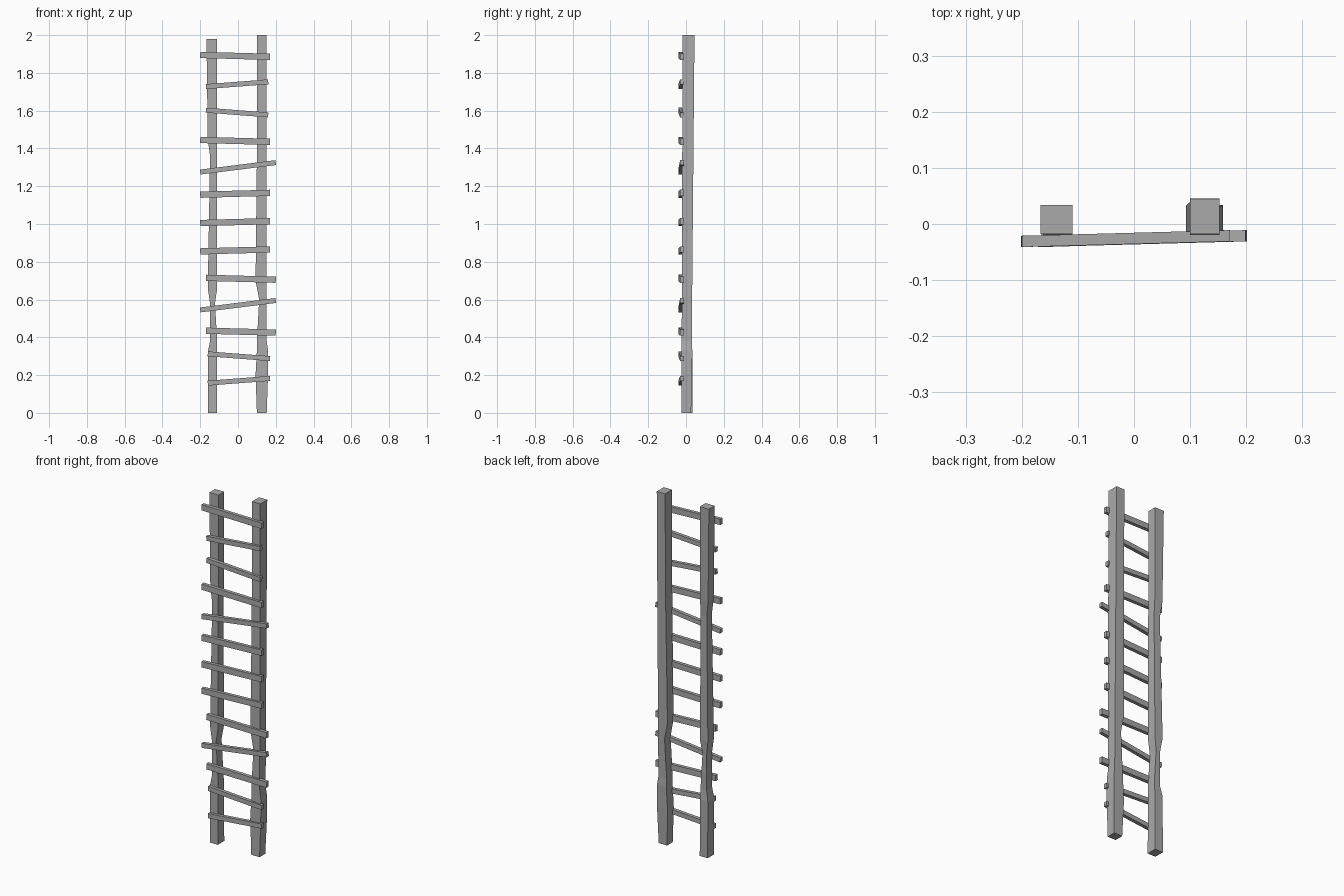
import bpy
import bmesh
from mathutils import Vector

cube = bpy.data.objects.get("Cube")
if cube:
    bpy.data.objects.remove(cube, do_unlink=True)

wood = bpy.data.materials.new("grey_wood")
wood.use_nodes = True
grey = (0.4, 0.4, 0.4, 1)
wood.diffuse_color = grey
wood.node_tree.nodes["Principled BSDF"].inputs["Base Color"].default_value = grey


def loft(name, rings):
    """Join a list of four-cornered rings into a closed, flat-faced solid."""
    bm = bmesh.new()
    loops = [[bm.verts.new(point) for point in ring] for ring in rings]
    for low, high in zip(loops, loops[1:]):
        for i in range(4):
            j = (i + 1) % 4
            bm.faces.new((low[i], low[j], high[j], high[i]))
    bm.faces.new(loops[0][::-1])
    bm.faces.new(loops[-1])
    bmesh.ops.recalc_face_normals(bm, faces=bm.faces)
    mesh = bpy.data.meshes.new(name)
    bm.to_mesh(mesh)
    bm.free()
    mesh.materials.append(wood)
    obj = bpy.data.objects.new(name, mesh)
    bpy.context.collection.objects.link(obj)


def rail(name, side, inner, outer, back, flare, sections):
    """Rough-hewn post; each section has a height, an inner and an outer cut."""
    rings = []
    for z, inner_cut, outer_cut in sections:
        near = side * (inner + inner_cut)
        far = side * (outer - outer_cut)
        front_y = -0.024 + 0.003 * z
        back_y = back + flare * z - outer_cut / 2
        rings.append([(near, front_y, z), (far, front_y, z),
                      (far, back_y, z), (near, back_y, z)])
    loft(name, rings)


def rung(name, level, rise, right_reach, left_reach):
    """Slat fixed across the front, skewed in plan; level slats are thicker."""
    start = Vector((-right_reach, -0.031, level - rise / 2))
    end = Vector((left_reach, -0.021, level + rise / 2))
    height = 0.026 if abs(rise) > slight else 0.033
    along = (end - start).normalized()
    depth = Vector((0, 0.01, 0))
    up = along.cross(Vector((0, 1, 0))).normalized() * height / 2
    loft(name, [[point - depth - up, point + depth - up,
                 point + depth + up, point - depth + up]
                for point in (start, end)])


# Uneven side rails, with hewn notches and swollen knots
flush, chip, swell = 0, 0.012, -0.007
rail("right_rail", -1, 0.11, 0.16, 0.034, -0.002, [
    (0, flush, flush),
    (0.32, flush, flush),
    (0.38, flush, chip),
    (0.58, chip, chip),
    (0.66, flush, flush),
    (1.36, flush, chip),
    (1.45, flush, flush),
    (1.98, flush, swell)])
rail("left_rail", 1, 0.1, 0.152, 0.027, 0.009, [
    (0, flush, flush),
    (0.2, swell, swell),
    (0.33, flush, swell),
    (0.38, flush, flush),
    (0.6, chip, flush),
    (0.7, swell, flush),
    (1.36, flush, flush),
    (2, flush, flush)])

# Crooked rungs, bottom to top: level, rise, right reach, left reach
slight, tilted, steep = 0.01, 0.025, 0.05
short, middle, long = 0.16, 0.17, 0.2
rungs = [
    (0.17, tilted, short, middle),
    (0.3, -tilted, short, middle),
    (0.43, -slight, middle, long),
    (0.57, steep, long, long),
    (0.71, -slight, middle, long),
    (0.86, slight, long, middle),
    (1.01, slight, long, middle),
    (1.16, slight, long, middle),
    (1.3, steep, long, long),
    (1.44, -slight, long, middle),
    (1.59, -tilted, middle, short),
    (1.74, tilted, middle, short),
    (1.89, -slight, long, middle)]
for number, spec in enumerate(rungs, 1):
    rung(f"rung_{number}", *spec)
